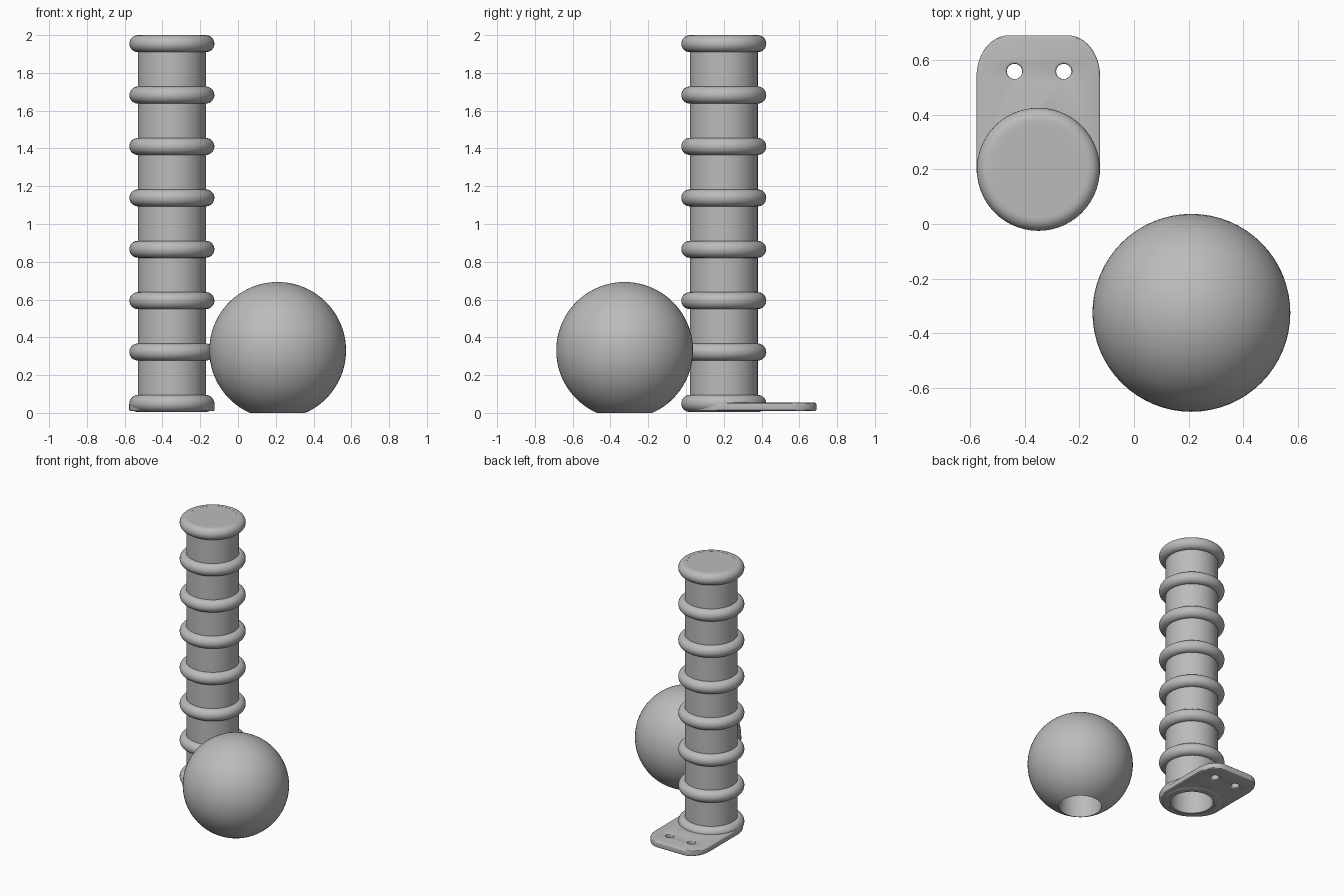
import bpy, bmesh
from math import pi, sin, cos, sqrt, asin, radians
from mathutils import Matrix

if "Cube" in bpy.data.objects:
    bpy.data.objects.remove(bpy.data.objects["Cube"], do_unlink=True)

grey = bpy.data.materials.new("plain grey")
grey.use_nodes = True
COLOUR = (0.5, 0.5, 0.5, 1)
grey.diffuse_color = COLOUR
grey.node_tree.nodes["Principled BSDF"].inputs["Base Color"].default_value = COLOUR

COL_X, COL_Y = -0.35, 0.2      # column axis
BORE = 0.147


def smooth(obj, angle=35):
    bpy.ops.object.select_all(action='DESELECT')
    obj.select_set(True)
    bpy.context.view_layer.objects.active = obj
    bpy.ops.object.shade_smooth_by_angle(angle=radians(angle))


def lathe(name, profile, location, steps=56, closed=False):
    """Spin a list of (radius, height) points around the vertical axis."""
    bm = bmesh.new()
    verts = [bm.verts.new((r, 0, z)) for r, z in profile]
    edges = [bm.edges.new(pair) for pair in zip(verts, verts[1:])]
    if closed:
        edges.append(bm.edges.new((verts[-1], verts[0])))
    bmesh.ops.spin(bm, geom=verts + edges, cent=(0, 0, 0), axis=(0, 0, 1),
                   angle=2 * pi, steps=steps, use_merge=True)
    bmesh.ops.remove_doubles(bm, verts=bm.verts, dist=1e-5)
    bmesh.ops.recalc_face_normals(bm, faces=bm.faces)
    mesh = bpy.data.meshes.new(name)
    bm.to_mesh(mesh)
    bm.free()
    obj = bpy.data.objects.new(name, mesh)
    obj.location = location
    mesh.materials.append(grey)
    bpy.context.collection.objects.link(obj)
    smooth(obj)
    return obj


def arc(cx, cy, rx, ry, start, end, steps):
    angles = [radians(start + (end - start) * i / steps) for i in range(steps + 1)]
    return [(cx + rx * cos(a), cy + ry * sin(a)) for a in angles]


# Hollow column, closed at the top and open at the bottom
lathe("column", [(0, 1.999), (0.18, 1.999), (0.18, 0.007), (BORE, 0.007),
                 (BORE, 1.95), (0, 1.95)], (COL_X, COL_Y, 0))

# Eight evenly spaced rounded rings
for i in range(8):
    profile = [(0.165, -0.045)] + arc(0.18, 0, 0.045, 0.045, -90, 90, 14) + [(0.165, 0.045)]
    lathe(f"ring_{i + 1}", profile, (COL_X, COL_Y, 0.05 + i * 0.2721), closed=True)

# Ball with a round socket underneath
R = 0.362
half = BORE
base = -sqrt(R * R - half * half)
start = -90 + asin(half / R) * 180 / pi
ball = arc(0, 0, R, R, 90, start, 36)
ball[0] = (0, R)
lathe("ball", ball + [(half, 0.0), (0, 0.0)], (0.21, -0.325, -base), steps=64)

# Foot plate: rounded outline with a bore and two screw holes
outline = (arc(COL_X, COL_Y, 0.226, 0.19, 180, 360, 32)
           + arc(-0.242, 0.54, 0.118, 0.15, 0, 90, 12)
           + arc(-0.458, 0.54, 0.118, 0.15, 90, 180, 12))
loops = [outline, arc(COL_X, COL_Y, BORE, BORE, 0, 360, 48)[:-1]]
for x in (-0.437, -0.257):
    loops.append(arc(x, 0.558, 0.028, 0.028, 0, 360, 24)[:-1])

curve = bpy.data.curves.new("foot_plate", 'CURVE')
curve.dimensions = '2D'
curve.fill_mode = 'BOTH'
curve.extrude = 0.014
curve.bevel_depth = 0.008
curve.bevel_resolution = 2
curve.offset = -0.008
for points in loops:
    spline = curve.splines.new('POLY')
    spline.points.add(len(points) - 1)
    for p, (x, y) in zip(spline.points, points):
        p.co = (x, y, 0, 1)
    spline.use_cyclic_u = True
curve.materials.append(grey)
plate = bpy.data.objects.new("foot_plate", curve)
plate.location.z = 0.032
bpy.context.collection.objects.link(plate)
bpy.ops.object.select_all(action='DESELECT')
plate.select_set(True)
bpy.context.view_layer.objects.active = plate
bpy.ops.object.convert(target='MESH')
plate = bpy.context.object
bm = bmesh.new()
bm.from_mesh(plate.data)
bmesh.ops.remove_doubles(bm, verts=bm.verts, dist=1e-5)
bmesh.ops.recalc_face_normals(bm, faces=bm.faces)
bm.to_mesh(plate.data)
bm.free()
smooth(plate, 30)
